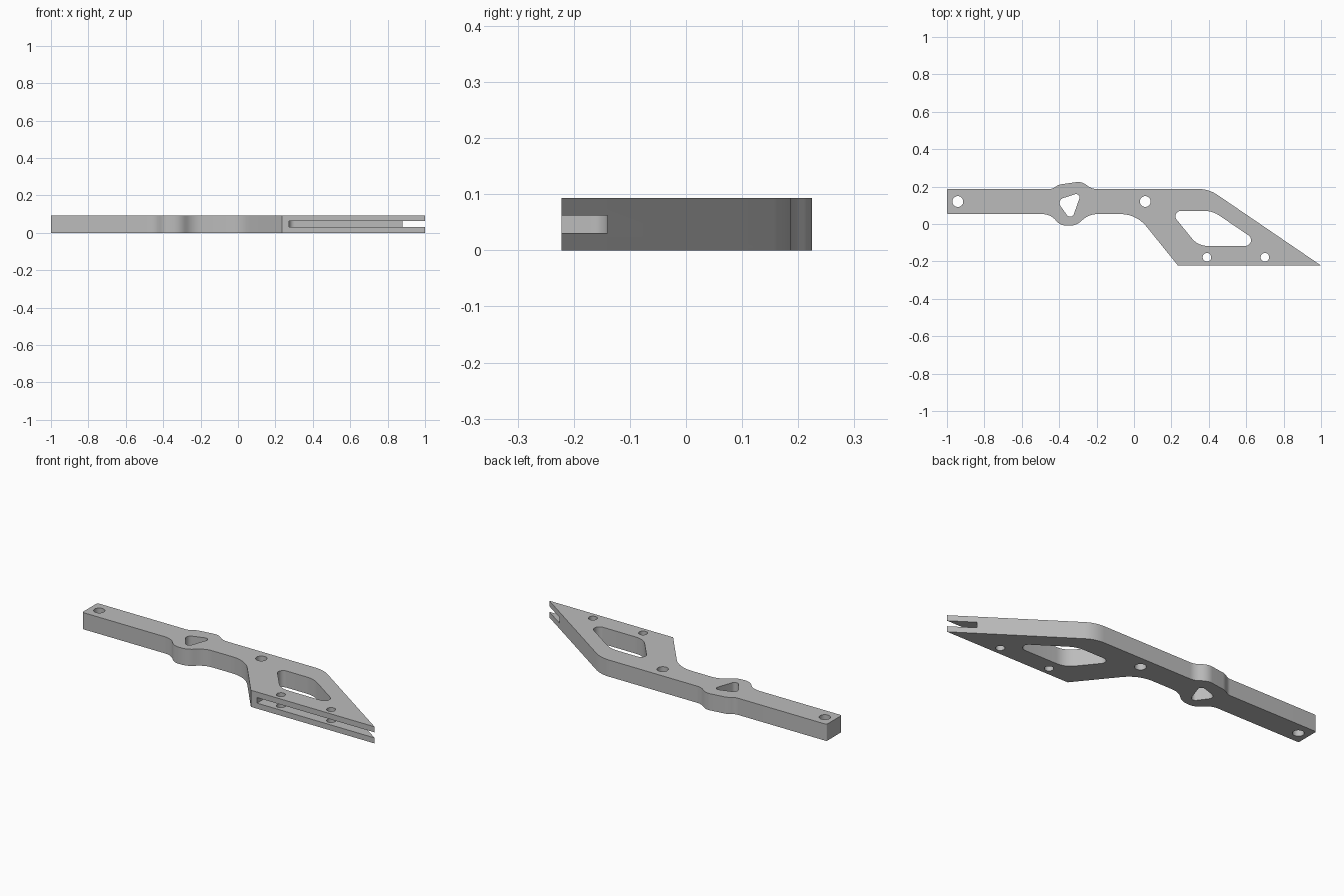
import bpy
import bmesh
import math
from mathutils import Vector

cube = bpy.data.objects.get("Cube")
if cube:
    bpy.data.objects.remove(cube)

THICK = 0.093

metal = bpy.data.materials.new("plain_grey")
metal.use_nodes = True
grey = (0.5, 0.5, 0.5, 1)
metal.diffuse_color = grey
metal.node_tree.nodes["Principled BSDF"].inputs["Base Color"].default_value = grey


def rounded(corners, steps=10):
    """Profile from (x, y, tangent length) corners, each rounded by a true arc."""
    out = []
    for i, (x, y, t) in enumerate(corners):
        p = Vector((x, y))
        if not t:
            out.append(p)
            continue
        a = (Vector(corners[i - 1][:2]) - p).normalized()
        b = (Vector(corners[(i + 1) % len(corners)][:2]) - p).normalized()
        w = math.sin(a.angle(b) / 2)
        for k in range(steps + 1):
            s = k / steps
            f, g, h = (1 - s) ** 2, 2 * s * (1 - s) * w, s * s
            out.append(((p + a * t) * f + p * g + (p + b * t) * h) / (f + g + h))
    return out


def circle(x, y, r, n=32):
    return [Vector((x + r * math.cos(math.tau * i / n),
                    y + r * math.sin(math.tau * i / n))) for i in range(n)]


def prism(name, profile, z0, z1):
    bm = bmesh.new()
    face = bm.faces.new([bm.verts.new((p.x, p.y, z0)) for p in profile])
    ext = bmesh.ops.extrude_face_region(bm, geom=[face])
    top = [v for v in ext["geom"] if isinstance(v, bmesh.types.BMVert)]
    bmesh.ops.translate(bm, verts=top, vec=(0, 0, z1 - z0))
    bmesh.ops.recalc_face_normals(bm, faces=bm.faces)
    mesh = bpy.data.meshes.new(name)
    bm.to_mesh(mesh)
    bm.free()
    mesh.materials.append(metal)
    ob = bpy.data.objects.new(name, mesh)
    bpy.context.collection.objects.link(ob)
    return ob


# Arm outline: straight bar, swollen boss, angled foot
arm = prism("bracket_arm", rounded([
    (-1, 0.053, 0.007), (-0.445, 0.053, 0.045), (-0.395, -0.009, 0.035),
    (-0.31, -0.009, 0.035), (-0.24, 0.053, 0.045),
    (0.013, 0.053, 0.085), (0.235, -0.222, 0), (1, -0.222, 0),
    (0.40, 0.187, 0.055), (-0.225, 0.187, 0.025), (-0.28, 0.228, 0.03),
    (-0.405, 0.21, 0.02), (-0.435, 0.187, 0.018), (-1, 0.187, 0.007),
]), 0, THICK)

# Openings through the full thickness
window = rounded([(0.19, 0.07, 0.06), (0.342, -0.117, 0.05),
                  (0.695, -0.117, 0.1), (0.42, 0.07, 0.045)])
boss_opening = rounded([(-0.415, 0.127, 0.037), (-0.335, 0.015, 0.04),
                        (-0.28, 0.17, 0.036)])
openings = [("window", window), ("boss_opening", boss_opening)]
for i, (x, y, r) in enumerate([(-0.942, 0.12, 0.029), (0.06, 0.12, 0.029),
                               (0.39, -0.178, 0.023), (0.70, -0.178, 0.023)]):
    openings.append((f"bolt_hole_{i + 1}", circle(x, y, r)))
cutters = [prism(n + "_cutter", p, -0.1, 0.2) for n, p in openings]

# Slot along the foot, open at the front and the tip
slot = rounded([(0.273, -0.3, 0), (1.2, -0.3, 0), (1.2, -0.14, 0), (0.273, -0.14, 0.03)])
cutters.append(prism("slot_cutter", slot, THICK / 3, THICK * 2 / 3))

bpy.context.view_layer.objects.active = arm
arm.select_set(True)
for c in cutters:
    mod = arm.modifiers.new(c.name, 'BOOLEAN')
    mod.operation = 'DIFFERENCE'
    mod.solver = 'EXACT'
    mod.object = c
    bpy.ops.object.modifier_apply(modifier=mod.name)
    bpy.data.objects.remove(c)

bpy.ops.object.shade_smooth_by_angle(angle=math.radians(30))
